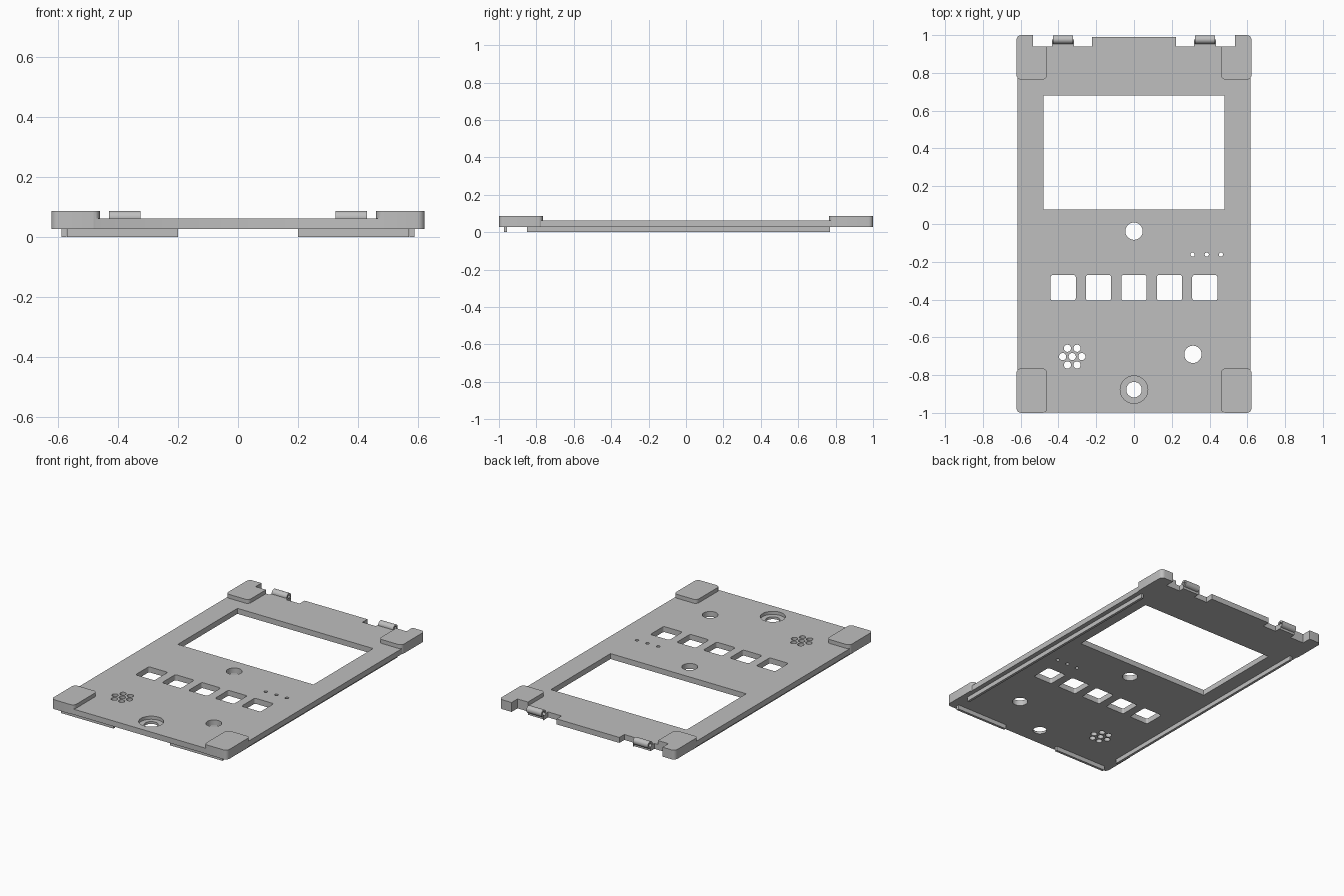
import bpy, bmesh, math
from mathutils import Matrix

if "Cube" in bpy.data.objects:
    bpy.data.objects.remove(bpy.data.objects["Cube"], do_unlink=True)

grey = bpy.data.materials.new("plain grey")
grey.use_nodes = True
colour = (0.52, 0.52, 0.52, 1)
grey.diffuse_color = colour
grey.node_tree.nodes["Principled BSDF"].inputs["Base Color"].default_value = colour

BASE, TOP, PAD_TOP = 0.028, 0.063, 0.088
LOW, HIGH = -0.1, 0.2


def finish(bm, name):
    bmesh.ops.recalc_face_normals(bm, faces=bm.faces)
    mesh = bpy.data.meshes.new(name)
    bm.to_mesh(mesh)
    bm.free()
    mesh.materials.append(grey)
    obj = bpy.data.objects.new(name, mesh)
    bpy.context.collection.objects.link(obj)
    return obj


def add_box(bm, x0, x1, y0, y1, z0, z1, radius=0):
    """Box with optionally rounded vertical corners."""
    size = Matrix.Diagonal((x1 - x0, y1 - y0, z1 - z0, 1))
    centre = Matrix.Translation(((x0 + x1) / 2, (y0 + y1) / 2, (z0 + z1) / 2))
    verts = bmesh.ops.create_cube(bm, size=1, matrix=centre @ size)["verts"]
    if radius:
        edges = {e for v in verts for e in v.link_edges
                 if abs(e.verts[0].co.z - e.verts[1].co.z) > 1e-4}
        bmesh.ops.bevel(bm, geom=list(edges), offset=radius, segments=5,
                        profile=0.5, affect='EDGES')


def add_drill(bm, x, y, r, z0=LOW, z1=HIGH):
    bmesh.ops.create_cone(bm, cap_ends=True, segments=32, radius1=r, radius2=r,
                          depth=z1 - z0,
                          matrix=Matrix.Translation((x, y, (z0 + z1) / 2)))


def add_bar(bm, x0, x1, y, z, r):
    """Cylinder lying along x."""
    place = Matrix.Translation(((x0 + x1) / 2, y, z))
    bmesh.ops.create_cone(bm, cap_ends=True, segments=24, radius1=r, radius2=r,
                          depth=x1 - x0,
                          matrix=place @ Matrix.Rotation(math.pi / 2, 4, 'Y'))


def combine(target, tool, operation):
    """Apply a boolean, then discard the tool."""
    mod = target.modifiers.new("cut", 'BOOLEAN')
    mod.object, mod.operation, mod.solver = tool, operation, 'EXACT'
    graph = bpy.context.evaluated_depsgraph_get()
    mesh = bpy.data.meshes.new_from_object(target.evaluated_get(graph))
    target.modifiers.clear()
    target.data = mesh
    bpy.data.objects.remove(tool, do_unlink=True)


# Main plate
bm = bmesh.new()
add_box(bm, -0.617, 0.617, -0.997, 0.99, BASE, TOP, 0.025)
panel = finish(bm, "face_panel")

# Raised corner pads
bm = bmesh.new()
for x0, x1 in ((-0.622, -0.46), (0.46, 0.622)):
    for y0, y1 in ((-1.0, -0.765), (0.765, 1.0)):
        add_box(bm, x0, x1, y0, y1, BASE, PAD_TOP, 0.025)
combine(panel, finish(bm, "pads"), 'UNION')

# Hinge notches along the back edge, and a step behind each knuckle
bm = bmesh.new()
for s in (-1, 1):
    for a, b, y in ((0.222, 0.317, 0.94), (0.434, 0.534, 0.94),
                    (0.317, 0.434, 0.977)):
        add_box(bm, min(s * a, s * b), max(s * a, s * b), y, 1.1, LOW, HIGH)
# The notch boxes touch, so they are merged by the self-intersecting cut
notches = finish(bm, "notches")
mod = panel.modifiers.new("notch", 'BOOLEAN')
mod.object, mod.operation, mod.solver, mod.use_self = notches, 'DIFFERENCE', 'EXACT', True
graph = bpy.context.evaluated_depsgraph_get()
notched = bpy.data.meshes.new_from_object(panel.evaluated_get(graph))
panel.modifiers.clear()
panel.data = notched
bpy.data.objects.remove(notches, do_unlink=True)

# Hinge knuckles with pin holes
for shape, radius, grow, operation in (("knuckles", 0.0225, 0, 'UNION'),
                                       ("pins", 0.011, 0.02, 'DIFFERENCE')):
    bm = bmesh.new()
    for x in (-0.377, 0.377):
        add_bar(bm, x - 0.053 - grow, x + 0.053 + grow, 0.9765, 0.0655, radius)
    combine(panel, finish(bm, shape), operation)

# Screen window, key openings and round holes
bm = bmesh.new()
add_box(bm, -0.48, 0.48, 0.077, 0.68, LOW, HIGH, 0.004)
for i in range(-2, 3):
    x = i * 0.1875
    add_box(bm, x - 0.067, x + 0.067, -0.405, -0.27, LOW, HIGH, 0.012)
    if abs(i) < 2:
        add_drill(bm, 0.385 + i * 0.075, -0.162, 0.011)
add_drill(bm, 0, -0.038, 0.046)
add_drill(bm, 0.312, -0.69, 0.046)
add_drill(bm, 0, -0.877, 0.041)
# Speaker grille
add_drill(bm, -0.327, -0.702, 0.019)
for i in range(6):
    a = i * math.pi / 3
    add_drill(bm, -0.327 + 0.051 * math.cos(a), -0.702 + 0.051 * math.sin(a), 0.019)
combine(panel, finish(bm, "openings"), 'DIFFERENCE')

# Counterbore around the front hole
bm = bmesh.new()
add_drill(bm, 0, -0.877, 0.073, 0.043, HIGH)
combine(panel, finish(bm, "counterbore"), 'DIFFERENCE')

# Locating ribs on the underside
ribs = []
for side, s in (("right", -1), ("left", 1)):
    for part, a, b, y0, y1 in (("side", 0.572, 0.588, -0.85, 0.77),
                               ("front", 0.2, 0.57, -0.972, -0.956)):
        bm = bmesh.new()
        add_box(bm, min(s * a, s * b), max(s * a, s * b), y0, y1, 0, BASE)
        ribs.append(finish(bm, f"{side}_{part}_rib"))

# Smooth curved walls, sharp edges kept
bpy.ops.object.select_all(action='DESELECT')
panel.select_set(True)
bpy.context.view_layer.objects.active = panel
bpy.ops.object.shade_smooth_by_angle(angle=math.radians(30))
